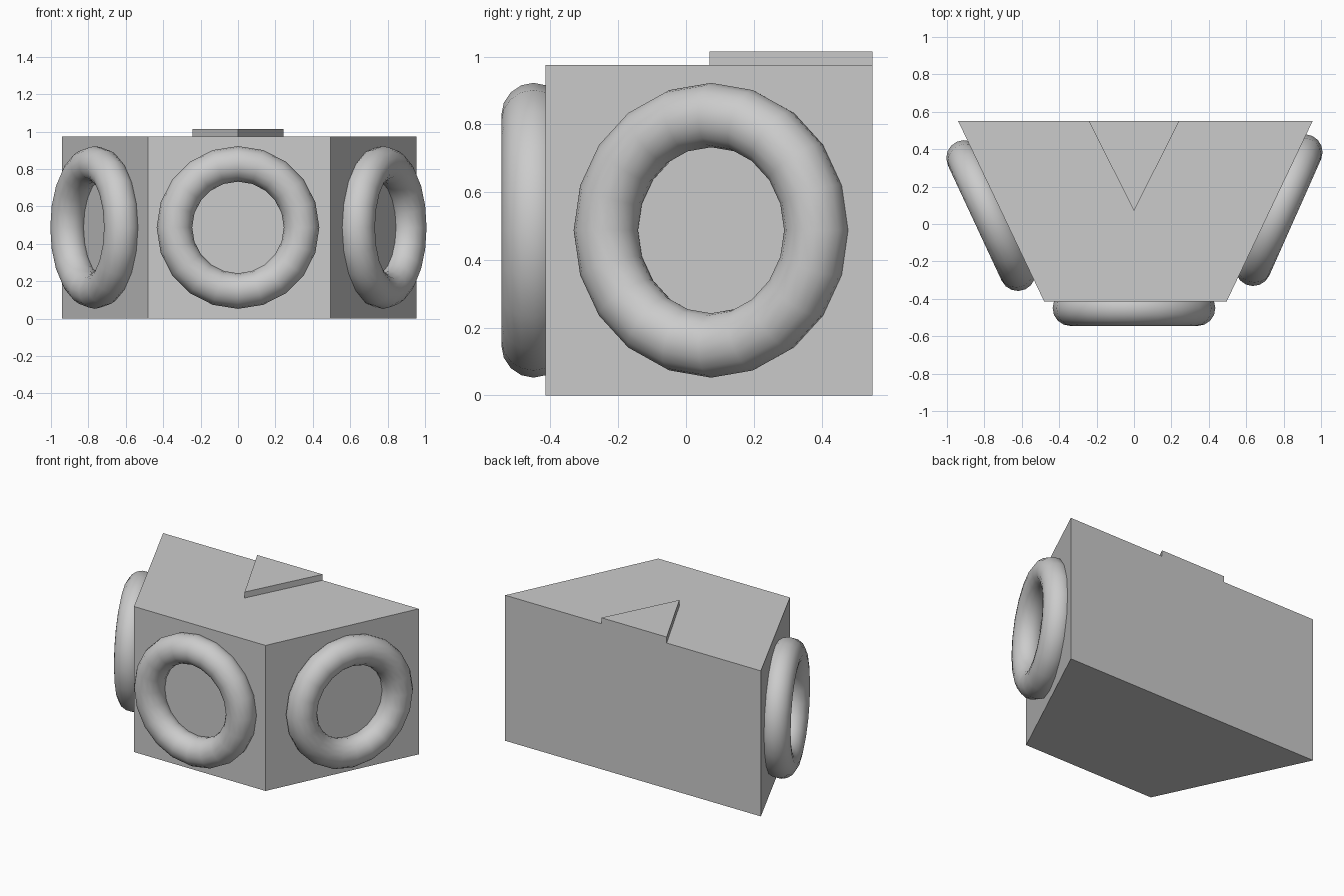
import bpy
import bmesh
from math import radians

cube = bpy.data.objects.get("Cube")
if cube:
    bpy.data.objects.remove(cube, do_unlink=True)

# Single plain colour
grey = bpy.data.materials.new("light_grey")
grey.use_nodes = True
colour = (0.6, 0.6, 0.6, 1)
grey.diffuse_color = colour
grey.node_tree.nodes["Principled BSDF"].inputs["Base Color"].default_value = colour


def prism(name, outline, bottom, top):
    """Extrude a plan outline upwards into a flat-sided block."""
    bm = bmesh.new()
    base = bm.faces.new([bm.verts.new((x, y, bottom)) for x, y in outline])
    extruded = bmesh.ops.extrude_face_region(bm, geom=[base], use_keep_orig=True)
    verts = [v for v in extruded["geom"] if isinstance(v, bmesh.types.BMVert)]
    bmesh.ops.translate(bm, verts=verts, vec=(0, 0, top - bottom))
    bmesh.ops.recalc_face_normals(bm, faces=bm.faces)
    mesh = bpy.data.meshes.new(name)
    bm.to_mesh(mesh)
    bm.free()
    mesh.materials.append(grey)
    obj = bpy.data.objects.new(name, mesh)
    bpy.context.collection.objects.link(obj)
    return obj


def ring(name, x, y, turn):
    """Upright ring half sunk into a wall, turned about the vertical."""
    bpy.ops.mesh.primitive_torus_add(
        major_segments=20, minor_segments=16, major_radius=0.34,
        minor_radius=0.095, location=(x, y, 0.4875),
        rotation=(radians(90), 0, radians(turn)))
    obj = bpy.context.object
    obj.name = name
    obj.data.materials.append(grey)
    bpy.ops.object.shade_smooth()
    return obj


# Tapered block, narrow at the front
height = 0.975
prism("body", [(-0.48, -0.415), (0.495, -0.415), (0.955, 0.55), (-0.94, 0.55)], 0, height)

# Raised pointer on the top face
prism("top_pointer", [(0, 0.07), (0.242, 0.55), (-0.242, 0.55)], height, 1.015)

# One ring on each of the three forward walls
ring("front_ring", 0, -0.45, 0)
ring("left_ring", 0.775, 0.074, 66)
ring("right_ring", -0.765, 0.045, -65)
